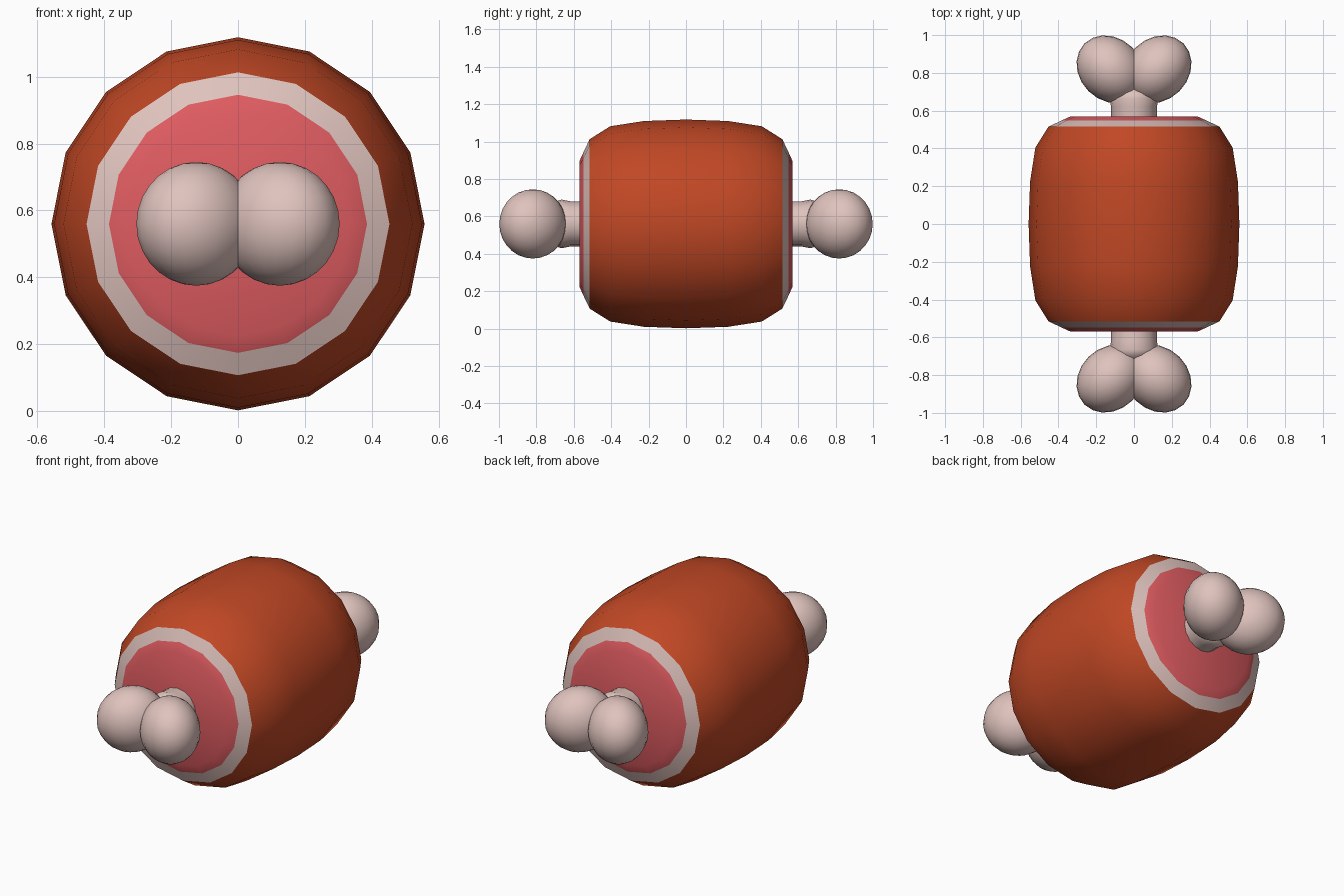
import bpy, bmesh, math
from mathutils import Matrix, Vector

if "Cube" in bpy.data.objects:
    bpy.data.objects.remove(bpy.data.objects["Cube"])

CZ = 0.56      # height of the long axis


def material(name, rgb):
    m = bpy.data.materials.new(name)
    m.diffuse_color = (*rgb, 1)
    m.use_nodes = True
    m.node_tree.nodes["Principled BSDF"].inputs["Base Color"].default_value = m.diffuse_color
    return m


brown = material("roasted brown", (0.53, 0.064, 0.018))
pink = material("meat pink", (0.74, 0.107, 0.119))
cream = material("bone cream", (0.74, 0.545, 0.51))


def finish(bm, name, mats, angle=30):
    bmesh.ops.recalc_face_normals(bm, faces=bm.faces)
    me = bpy.data.meshes.new(name)
    bm.to_mesh(me)
    bm.free()
    for m in mats:
        me.materials.append(m)
    ob = bpy.data.objects.new(name, me)
    bpy.context.collection.objects.link(ob)
    bpy.ops.object.select_all(action='DESELECT')
    ob.select_set(True)
    bpy.context.view_layer.objects.active = ob
    bpy.ops.object.shade_smooth_by_angle(angle=math.radians(angle))
    return ob


def lathe_y(profile, sides):
    """Revolve (y, radius) points about the long axis, with capped ends."""
    bm = bmesh.new()
    rings = []
    for y, r in profile:
        rings.append([bm.verts.new((r * math.sin(2 * math.pi * i / sides), y,
                                    CZ + r * math.cos(2 * math.pi * i / sides)))
                      for i in range(sides)])
    for a, b in zip(rings, rings[1:]):
        for i in range(sides):
            j = (i + 1) % sides
            bm.faces.new((a[i], a[j], b[j], b[i]))
    bm.faces.new(rings[0])
    bm.faces.new(rings[-1])
    return bm


# Meat barrel: brown skin, cream fat ring, pink cut ends
half = [(0.57, 0.335), (0.547, 0.386), (0.515, 0.453), (0.405, 0.522), (0.225, 0.55)]
bm = lathe_y([(-y, r) for y, r in half] + [(0, 0.558)] + half[::-1], 16)
for f in bm.faces:
    y = abs(f.calc_center_median().y)
    f.material_index = 1 if y > 0.55 else 2 if y > 0.52 else 0
finish(bm, "meat", [brown, pink, cream])

# Bone shaft and knuckles at both ends
for end, s in (("front", -1), ("back", 1)):
    shaft = [(0.5, 0.121), (0.62, 0.121), (0.665, 0.13), (0.695, 0.12), (0.74, 0.06)]
    finish(lathe_y([(s * y, r) for y, r in shaft], 16), end + "_bone_shaft", [cream], 50)
    for side, t in (("left", -1), ("right", 1)):
        # Egg-shaped knuckle leaning outwards
        bm = bmesh.new()
        bmesh.ops.create_uvsphere(bm, u_segments=20, v_segments=14, radius=1)
        lean = Matrix.Rotation(-s * t * math.radians(45), 4, 'Z')
        size = Matrix.Diagonal((0.164, 0.194, 0.185, 1))
        bm.transform(Matrix.Translation(Vector((t * 0.125, s * 0.819, CZ))) @ lean @ size)
        finish(bm, f"{end}_{side}_knuckle", [cream], 60)
